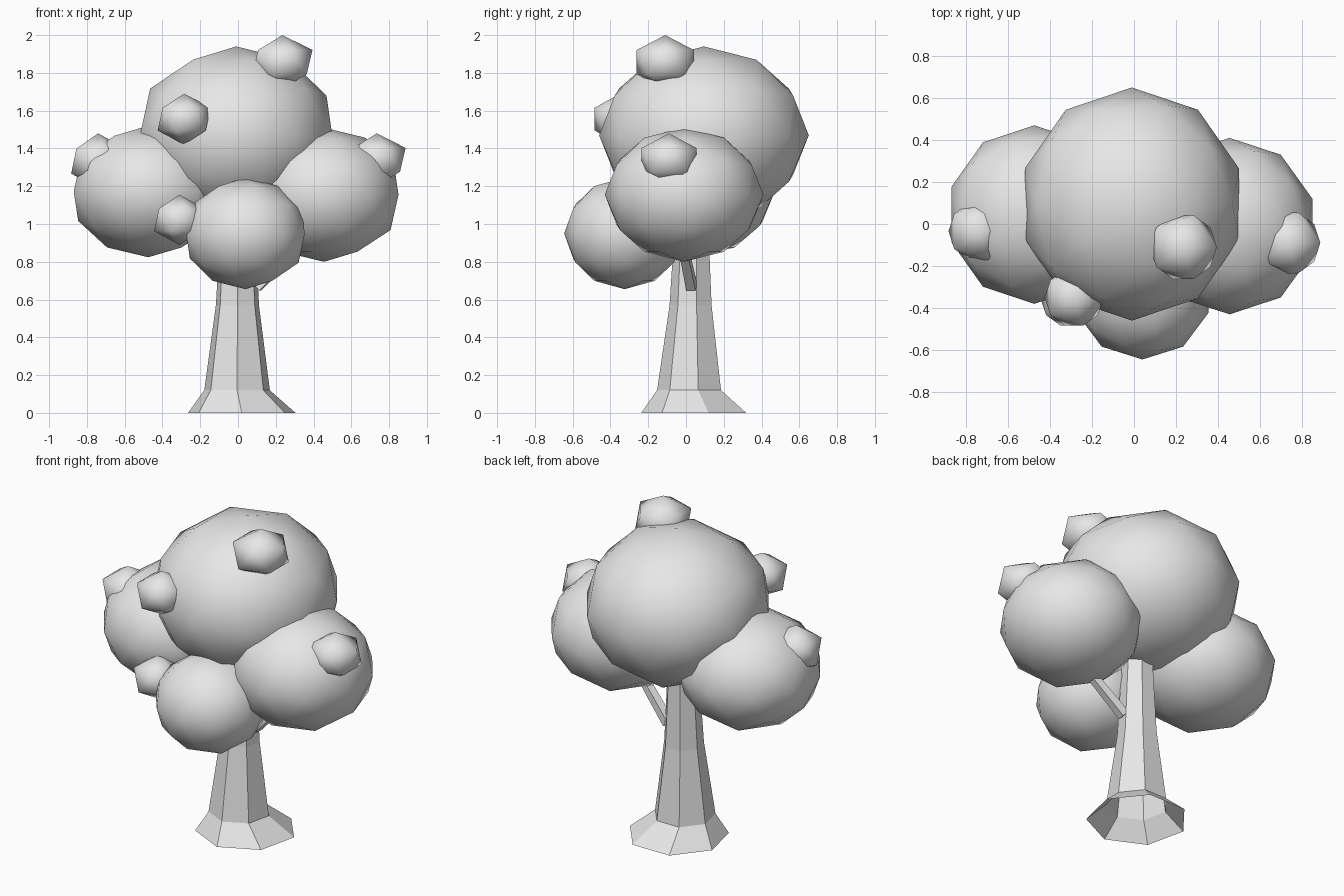
import bpy, bmesh
from math import sin, cos, pi
from mathutils import Vector

if "Cube" in bpy.data.objects:
    bpy.data.objects.remove(bpy.data.objects["Cube"], do_unlink=True)

# One plain grey material
grey = bpy.data.materials.new("plain_grey")
grey.use_nodes = True
grey.diffuse_color = (0.8, 0.8, 0.8, 1)
grey.node_tree.nodes["Principled BSDF"].inputs["Base Color"].default_value = (0.8, 0.8, 0.8, 1)


def make_object(name, bm, smooth):
    for face in bm.faces:
        face.smooth = smooth
    mesh = bpy.data.meshes.new(name)
    bm.to_mesh(mesh)
    bm.free()
    mesh.materials.append(grey)
    obj = bpy.data.objects.new(name, mesh)
    bpy.context.collection.objects.link(obj)
    return obj


def leaf_ball(name, center, size, detail):
    bm = bmesh.new()
    bmesh.ops.create_icosphere(bm, subdivisions=detail, radius=1)
    bmesh.ops.scale(bm, vec=size, verts=bm.verts)
    make_object(name, bm, True).location = center


def loft(name, rings, sides, start_angle, cap_start, axes):
    """Join rings of (center, radius) into a faceted tube."""
    u, v = axes
    bm = bmesh.new()
    loops = []
    for center, radius in rings:
        angles = [start_angle + 2 * pi * i / sides for i in range(sides)]
        loops.append([bm.verts.new(Vector(center) + radius * (u * cos(a) + v * sin(a)))
                      for a in angles])
    for low, high in zip(loops, loops[1:]):
        for i in range(sides):
            j = (i + 1) % sides
            bm.faces.new((low[i], low[j], high[j], high[i]))
    bm.faces.new(loops[-1])
    if cap_start:
        bm.faces.new(loops[0][::-1])
    make_object(name, bm, False)


# Trunk: seven sides, flared root, open underneath
trunk_rings = [
    ((0.02, 0.055, 0), 0.292),
    ((-0.005, 0.025, 0.12), 0.178),
    ((-0.003, 0.03, 0.57), 0.117),
    ((0, 0.035, 1.15), 0.085),
]
loft("trunk", trunk_rings, 7, -pi / 2, False, (Vector((1, 0, 0)), Vector((0, 1, 0))))

# Side branch reaching into the left leaf mass
start, end = Vector((0.1, 0.03, 0.665)), Vector((0.38, -0.03, 0.95))
along = (end - start).normalized()
side = Vector((0, 0, 1)).cross(along).normalized()
loft("branch", [(start, 0.036), (end, 0.03)], 4, pi / 4, True, (side, along.cross(side)))

# Large leaf masses
leaf_ball("crown_leaves", (-0.01, 0.095, 1.47), (0.535, 0.555, 0.47), 2)
leaf_ball("right_leaves", (-0.475, 0.045, 1.172), (0.415, 0.425, 0.348), 2)
leaf_ball("left_leaves", (0.455, -0.01, 1.155), (0.415, 0.42, 0.355), 2)
leaf_ball("front_leaves", (0.04, -0.325, 0.95), (0.33, 0.32, 0.295), 2)

# Small leaf tufts
tufts = {
    "top_tuft": ((0.235, -0.11, 1.857), 0.178, 0.143),
    "right_tuft": ((-0.74, -0.035, 1.333), 0.16, 0.147),
    "left_tuft": ((0.735, -0.09, 1.34), 0.17, 0.14),
    "upper_front_tuft": ((-0.285, -0.35, 1.555), 0.157, 0.135),
    "lower_front_tuft": ((-0.31, -0.355, 1.022), 0.15, 0.133),
}
for name, (center, width, height) in tufts.items():
    leaf_ball(name, center, (width, width, height), 1)
